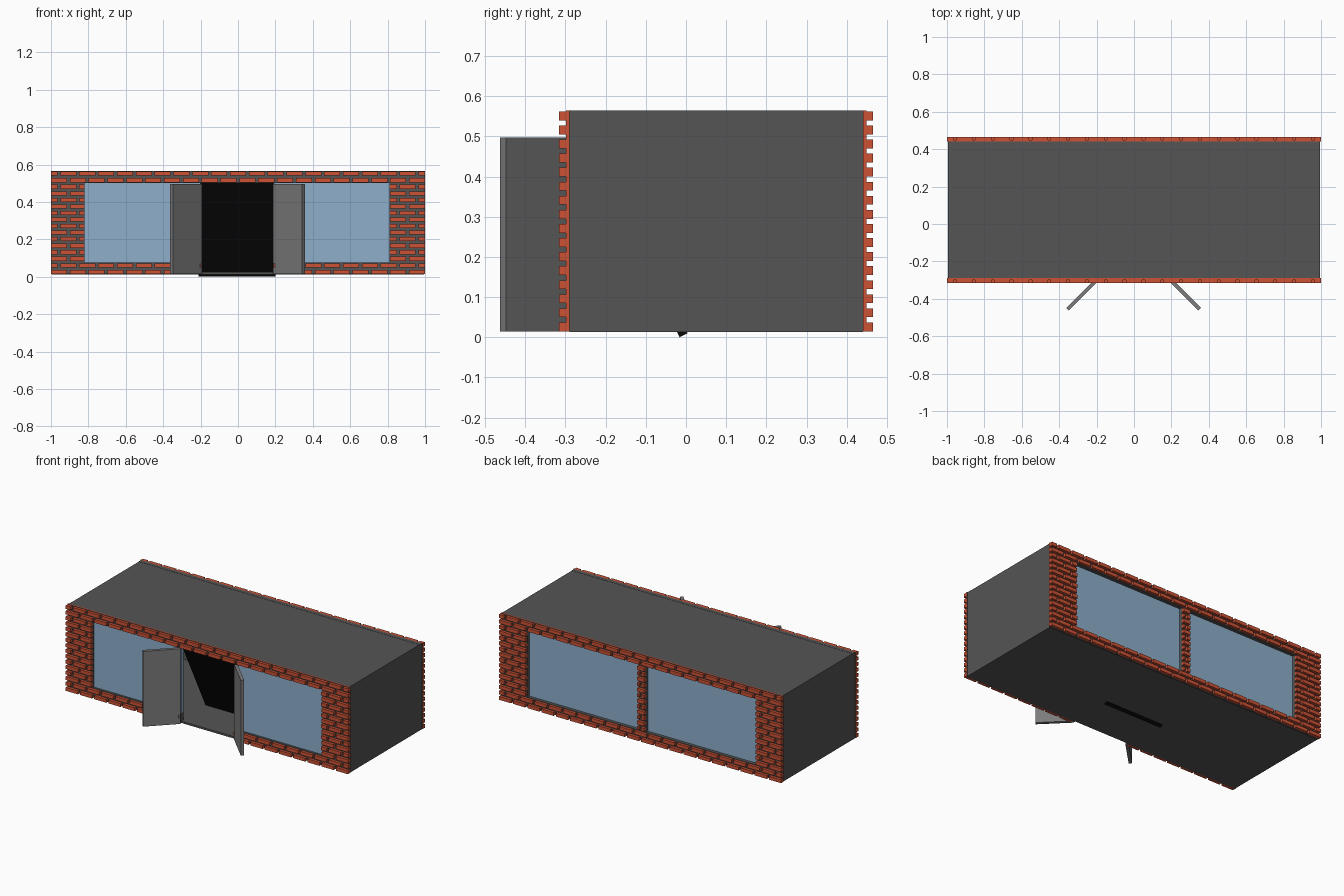
import bpy, bmesh, math
from mathutils import Matrix, Vector

if "Cube" in bpy.data.objects:
    bpy.data.objects.remove(bpy.data.objects["Cube"], do_unlink=True)


def material(name, rgb):
    m = bpy.data.materials.new(name)
    m.use_nodes = True
    m.diffuse_color = (*rgb, 1)
    m.node_tree.nodes["Principled BSDF"].inputs["Base Color"].default_value = (*rgb, 1)
    return m


GREY = material("dark_grey", (0.09, 0.09, 0.09))
BRICK = material("brick_red", (0.61, 0.085, 0.036))
GLASS = material("window_blue", (0.27, 0.43, 0.6))
DOOR = material("door_grey", (0.2, 0.2, 0.2))
BLACK = material("black", (0.003, 0.003, 0.003))


def add_box(bm, lo, hi):
    lo, hi = Vector(lo), Vector(hi)
    mat = Matrix.Translation((lo + hi) / 2) @ Matrix.Diagonal((*(hi - lo), 1))
    bmesh.ops.create_cube(bm, size=1, matrix=mat)


def build(name, boxes, *mats):
    bm = bmesh.new()
    for lo, hi in boxes:
        add_box(bm, lo, hi)
    mesh = bpy.data.meshes.new(name)
    bm.to_mesh(mesh)
    bm.free()
    for m in mats:
        mesh.materials.append(m)
    ob = bpy.data.objects.new(name, mesh)
    bpy.context.collection.objects.link(ob)
    return ob


# Main levels
Z0, SILL, HEAD, Z1 = 0.015, 0.075, 0.5, 0.565
FRONT, BACK, SIDE = -0.29, 0.44, 0.995
WIN_L, WIN_R = -0.82, 0.81
DOOR_L, DOOR_R = -0.2, 0.19

# Solid wall regions as (x0, x1, z0, z1)
shared = [(-1, 1, HEAD, Z1), (-1, WIN_L, SILL, HEAD), (WIN_R, 1, SILL, HEAD)]
front_solid = shared + [(-1, DOOR_L, Z0, SILL), (DOOR_R, 1, Z0, SILL)]
back_solid = shared + [(-1, 1, Z0, SILL), (-0.03, 0.02, SILL, HEAD)]

# Brick courses
ROWS, COLS, GAP, COURSE, TALL = 16, 20, 0.015, 0.035, 0.022
PITCH = (2 + GAP) / COLS


def brick_boxes(solid, ya, yb):
    boxes = []
    for row in range(ROWS):
        z = Z0 + row * COURSE
        for col in range(COLS + 1):
            x = -1 + (col - 0.5 * (row % 2)) * PITCH
            for x0, x1, z0, z1 in solid:
                a, b = max(x, x0), min(x + PITCH - GAP, x1)
                if z0 < z + TALL / 2 < z1 and b - a > 0.005:
                    boxes.append(((a, ya, z), (b, yb, z + TALL)))
    return boxes


def wall(side, solid, face, out):
    """Inner wall, mortar slab and protruding bricks; out is the outward y sign."""
    def span(a, b):
        return sorted((face + out * a, face + out * b))
    ya, yb = span(-0.025, 0)
    build(side + "_wall", [((max(a, -SIDE), ya, c), (min(b, SIDE), yb, d))
                           for a, b, c, d in solid], GREY)
    ya, yb = span(0, 0.009)
    slab = build(side + "_mortar", [((a, ya, c), (b, yb, d)) for a, b, c, d in solid],
                 GREY, BRICK)
    # Outer ends and top edge of the slab are brick coloured
    for p in slab.data.polygons:
        if abs(p.center.x) > 0.999 or p.center.z > Z1 - 0.001:
            p.material_index = 1
    build(side + "_bricks", brick_boxes(solid, *span(0.007, 0.026)), BRICK)


wall("front", front_solid, FRONT, -1)
wall("back", back_solid, BACK, 1)

# Shell: floor, roof and end walls
build("floor", [((-SIDE, FRONT, Z0 - 0.002), (SIDE, BACK, Z0 + 0.01))], GREY)
build("roof", [((-SIDE, FRONT, Z1 - 0.015), (SIDE, BACK, Z1 - 0.001))], GREY)
for name, s in (("left_end", 1), ("right_end", -1)):
    xs = sorted((s * SIDE, s * (SIDE - 0.02)))
    build(name, [((xs[0], FRONT, Z0), (xs[1], BACK, Z1 - 0.001))], GREY)

# Window panes
build("front_windows", [((a, FRONT + 0.005, z0), (b, FRONT + 0.025, HEAD))
                        for a, b, z0 in ((WIN_L, DOOR_L, SILL), (DOOR_R, WIN_R, SILL))], GLASS)
build("back_windows", [((a, BACK - 0.025, SILL), (b, BACK - 0.012, HEAD))
                       for a, b in ((WIN_L, -0.03), (0.02, WIN_R))], GLASS)

# Open double doors, hinged at the opening edges
for name, x, angle in (("right_door", DOOR_L, 225), ("left_door", DOOR_R + 0.005, -45)):
    leaf = build(name, [((0, -0.01, 0), (0.22, 0.01, HEAD - Z0 - 0.003))], DOOR)
    leaf.location = (x, -0.3, Z0)
    leaf.rotation_euler.z = math.radians(angle)

# Tilted dark panel behind the doorway, poking through the floor
panel = build("inner_panel", [((-0.21, -0.011, 0), (0.2, 0.011, 0.575))], BLACK)
panel.location = (0, -0.006, 0.005)
panel.rotation_euler.x = math.radians(27)
